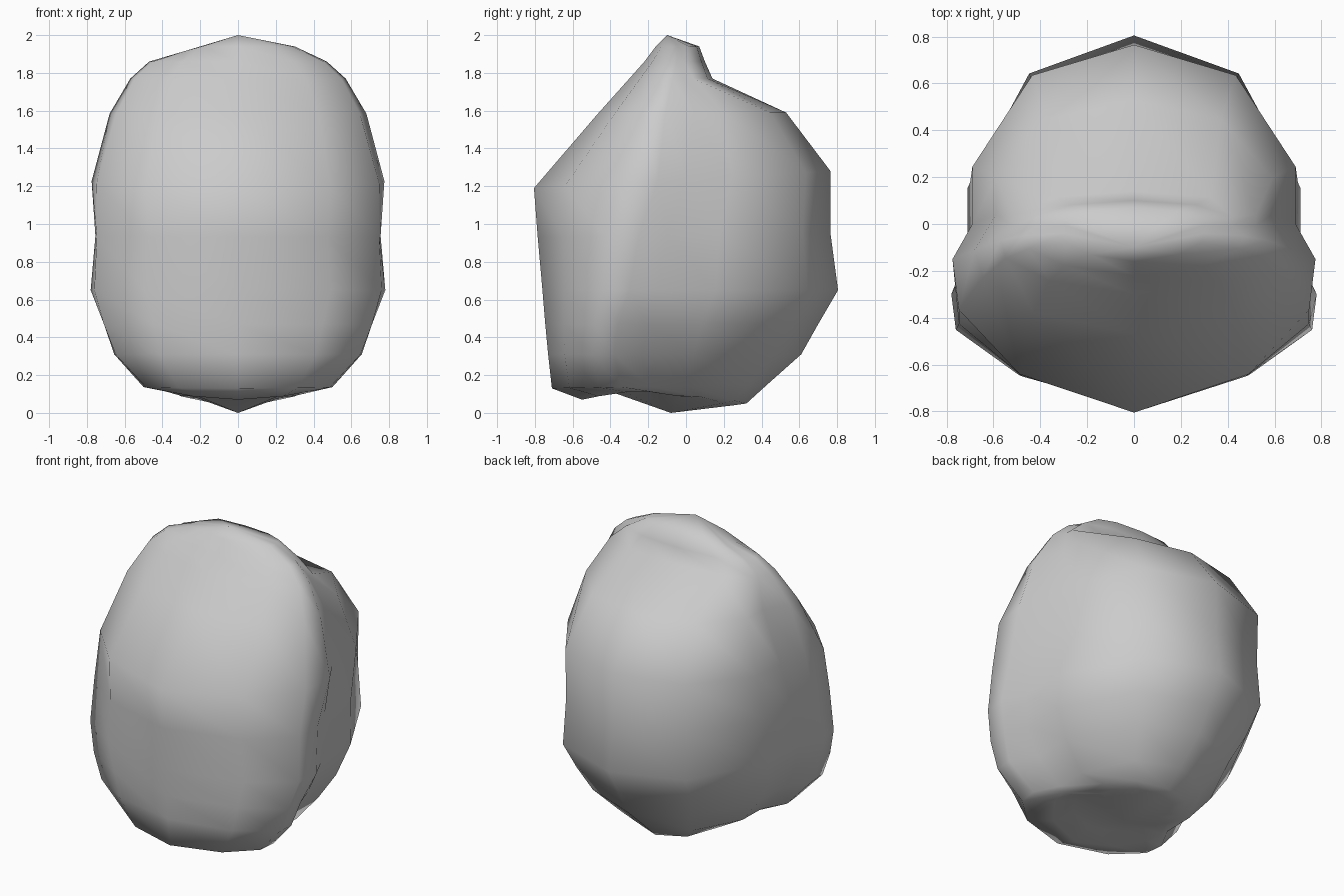
import bpy, bmesh

if "Cube" in bpy.data.objects:
    bpy.data.objects.remove(bpy.data.objects["Cube"])

# Horizontal rows: front z, rear z, front y, ridge y, back y, face half width, rear half width, corner fullness
ROWS = [
    (1.94, 1.94, -.16, -.04, .07, .30, .29, .96),
    (1.86, 1.86, -.22, -.05, .10, .47, .42, .96),
    (1.77, 1.77, -.30, -.07, .14, .57, .52, .96),
    (1.58, 1.59, -.47, -.11, .53, .68, .59, .95),
    (1.19, 1.28, -.805, -.15, .765, .775, .69, .965),
    (0.93, 0.95, -.785, -.25, .765, .755, .70, .99),
    (0.65, 0.65, -.76, -.30, .805, .78, .71, .975),
    (0.47, 0.47, -.745, -.36, .70, .71, .66, 1.0),
    (0.31, 0.31, -.73, -.38, .61, .655, .56, .99),
    (0.13, 0.15, -.71, -.34, .43, .50, .42, .97),
    (0.07, 0.05, -.55, -.20, .32, .38, .30, .95),
    (0.12, 0.04, -.42, -.15, .25, .28, .22, .95),
]


def half_outline(f, s, b, w, u, k):
    """Front centre -> side ridge -> shallow groove -> rear centre."""
    g = s + min((b - s) * .3, .15)
    return [(0, f), (.63 * w, f + .25 * (s - f)), (k * w, f + .67 * (s - f)),
            (w, s), (u, g), (u, g + .32 * (b - g)),
            (.63 * u, g + .83 * (b - g)), (0, b)]


bm = bmesh.new()
rings = []
for row, (zf, zb, f, s, b, w, u, k) in enumerate(ROWS):
    half = half_outline(f, s, b, w, u, k)
    loop = half + [(-x, y) for x, y in half[-2:0:-1]]
    rise = .35 if row > 9 else 0        # the underside curves up at the sides
    rings.append([bm.verts.new((x, y, zf + (zb - zf) * (y - f) / (b - f) + rise * x * x))
                  for x, y in loop])

# The crown rim is chipped lower on the left
for v in rings[0]:
    if v.co.x < 0:
        v.co.z = min(v.co.z, 2 + .3 * v.co.x)

# Skin the rows, then close crown and base with a point
n = len(rings[0])
for a, c in zip(rings, rings[1:]):
    for i in range(n):
        j = (i + 1) % n
        bm.faces.new((a[i], c[i], c[j], a[j]))
for ring, tip in ((rings[0], (0, -.1, 2)), (rings[-1], (0, -.08, 0))):
    v = bm.verts.new(tip)
    for i in range(n):
        bm.faces.new((ring[i], ring[(i + 1) % n], v))

bmesh.ops.recalc_face_normals(bm, faces=bm.faces)
for face in bm.faces:
    face.smooth = True
mesh = bpy.data.meshes.new("masked_head")
bm.to_mesh(mesh)
bm.free()
bpy.context.collection.objects.link(bpy.data.objects.new("masked_head", mesh))
